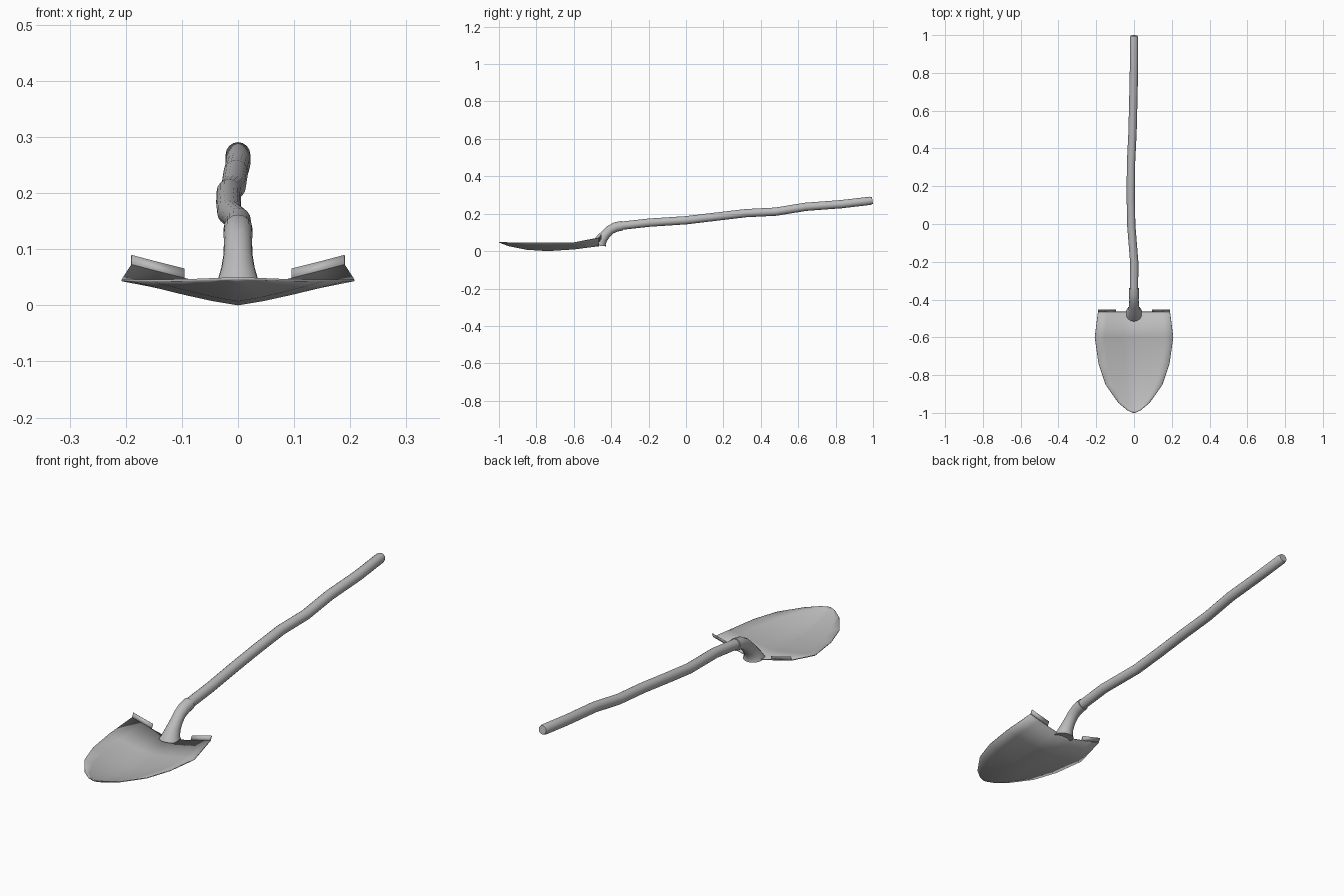
import bpy, bmesh, math

cube = bpy.data.objects.get("Cube")
if cube:
    bpy.data.objects.remove(cube, do_unlink=True)

grey = bpy.data.materials.new("plain grey")
grey.use_nodes = True
colour = (0.5, 0.5, 0.5, 1)
grey.diffuse_color = colour
grey.node_tree.nodes["Principled BSDF"].inputs["Base Color"].default_value = colour


def finish(name, bm, angle=35, thickness=0):
    mesh = bpy.data.meshes.new(name)
    if not thickness:
        bmesh.ops.recalc_face_normals(bm, faces=bm.faces)
    bm.to_mesh(mesh)
    bm.free()
    mesh.materials.append(grey)
    obj = bpy.data.objects.new(name, mesh)
    bpy.context.collection.objects.link(obj)
    bpy.ops.object.select_all(action="DESELECT")
    obj.select_set(True)
    bpy.context.view_layer.objects.active = obj
    bpy.ops.object.shade_smooth_by_angle(angle=math.radians(angle))
    if thickness:
        solid = obj.modifiers.new("thickness", "SOLIDIFY")
        solid.thickness = thickness
        solid.offset = -1
    return obj


def skin(bm, rows, closed=False):
    """Bridge neighbouring rows of vertices with quads."""
    for a, b in zip(rows, rows[1:]):
        count = len(a)
        for i in range(count if closed else count - 1):
            j = (i + 1) % count
            bm.faces.new((a[i], a[j], b[j], b[i]))


def tube(name, stations, sides=16):
    """Loft rings given as x, y, z, radius, tilt in degrees."""
    bm = bmesh.new()
    rings = []
    for x, y, z, r, tilt in stations:
        t = math.radians(tilt)
        ring = []
        for k in range(sides):
            a = math.tau * k / sides
            s = r * math.sin(a)
            ring.append(bm.verts.new((x + r * math.cos(a),
                                      y + s * math.cos(t), z + s * math.sin(t))))
        rings.append(ring)
    skin(bm, rings, closed=True)
    bm.faces.new(rings[0])
    bm.faces.new(rings[-1])
    return finish(name, bm)


# Blade: y, half width, centre height, rim height
blade = [(-0.465, 0.19, 0.03, 0.073), (-0.6, 0.207, 0.013, 0.047),
         (-0.74, 0.187, 0.004, 0.046), (-0.85, 0.15, 0.011, 0.046),
         (-0.945, 0.083, 0.03, 0.047), (-0.985, 0.035, 0.044, 0.049),
         (-0.998, 0.006, 0.05, 0.05)]
steps = [i / 4 for i in range(-4, 5)]
bm = bmesh.new()
rows = []
for y, w, zc, zr in blade:
    rows.append([bm.verts.new((w * t, y, zc + (zr - zc) * abs(t) ** 1.2))
                 for t in steps])
skin(bm, [r[::-1] for r in rows])
bm.normal_update()
if sum(f.normal.z for f in bm.faces) < 0:
    bmesh.ops.reverse_faces(bm, faces=bm.faces)
finish("blade", bm, thickness=0.004)

# Turned foot treads on the back edge
y, w, zc, zr = blade[0]
for name, side in (("left_tread", 1), ("right_tread", -1)):
    bm = bmesh.new()
    low, high = [], []
    for t in (0.5, 0.75, 1):
        z = zc + (zr - zc) * t ** 1.2
        low.append(bm.verts.new((side * w * t, y, z)))
        high.append(bm.verts.new((side * w * t, y + 0.009, z + 0.017)))
    skin(bm, [low, high])
    bm.normal_update()
    if sum(f.normal.y for f in bm.faces) > 0:
        bmesh.ops.reverse_faces(bm, faces=bm.faces)
    finish(name, bm, thickness=0.004)

# Flared socket curving from the blade up to the handle
tube("socket", [(0, -0.472, 0.03, 0.044, 174), (0, -0.463, 0.046, 0.036, 160),
                (0, -0.45, 0.066, 0.03, 150), (0, -0.43, 0.09, 0.026, 142),
                (0, -0.405, 0.114, 0.025, 128), (0, -0.375, 0.129, 0.026, 112),
                (0, -0.34, 0.136, 0.026, 100)])

# Slightly crooked wooden handle with an eased end
path = [(0, -0.36, 0.134), (0.001, -0.2, 0.152), (-0.015, 0, 0.165),
        (-0.017, 0.15, 0.183), (-0.016, 0.32, 0.203), (-0.008, 0.48, 0.211),
        (-0.004, 0.64, 0.237), (0, 0.83, 0.251), (0, 0.985, 0.269)]
tube("handle", [(*p, 0.022, 98) for p in path] + [(0, 0.997, 0.271, 0.018, 98)])
